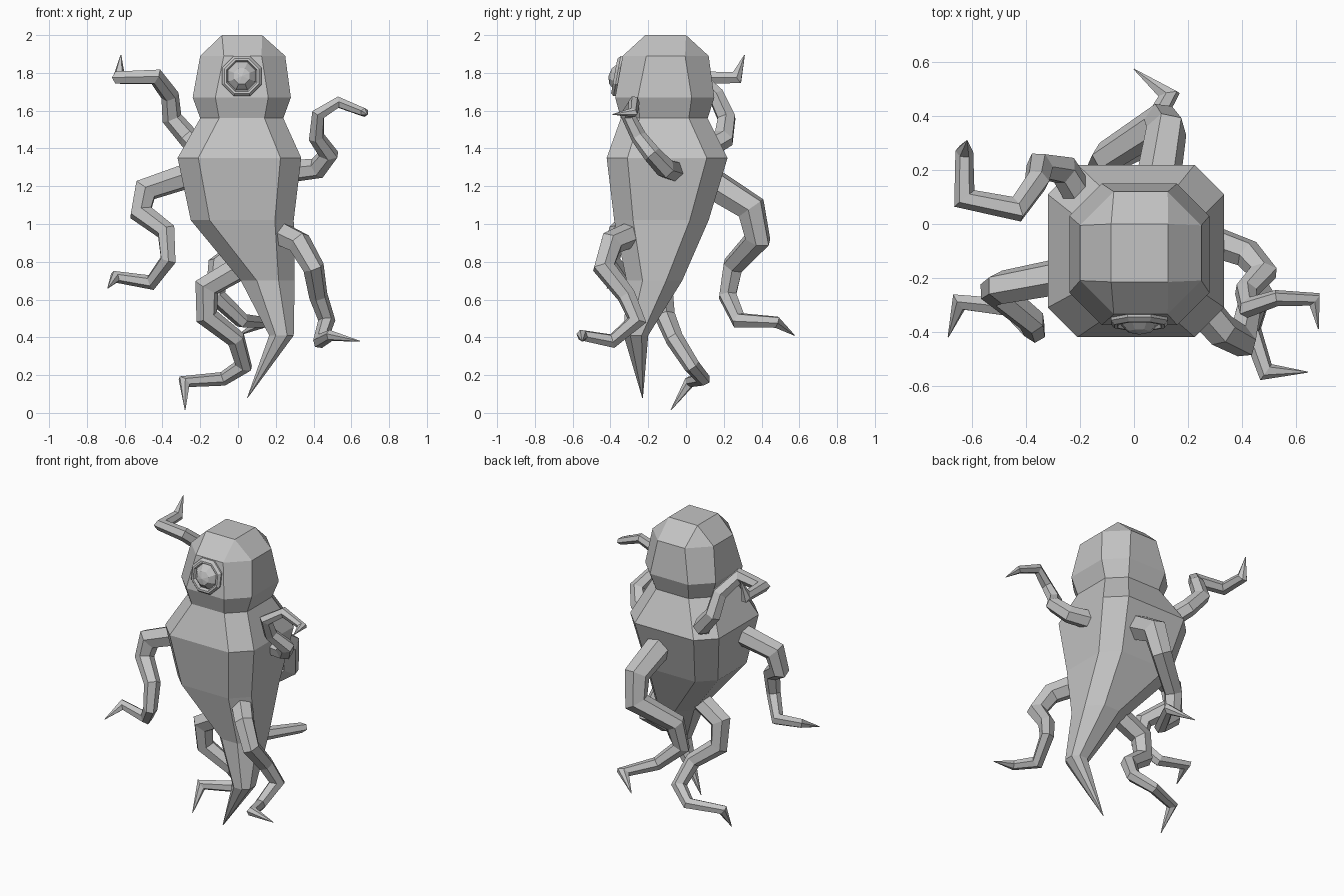
import bpy, bmesh, math
from mathutils import Vector

cube = bpy.data.objects.get("Cube")
if cube:
    bpy.data.objects.remove(cube, do_unlink=True)

skin = bpy.data.materials.new("grey_skin")
skin.use_nodes = True
GREY = (0.55, 0.55, 0.55, 1)
skin.diffuse_color = GREY
skin.node_tree.nodes["Principled BSDF"].inputs["Base Color"].default_value = GREY


def finish(name, bm):
    """Turn a bmesh into a flat shaded object."""
    bmesh.ops.remove_doubles(bm, verts=bm.verts[:], dist=0.0005)
    bmesh.ops.recalc_face_normals(bm, faces=bm.faces[:])
    mesh = bpy.data.meshes.new(name)
    bm.to_mesh(mesh)
    bm.free()
    mesh.materials.append(skin)
    obj = bpy.data.objects.new(name, mesh)
    bpy.context.collection.objects.link(obj)
    return obj


def loft(name, rings):
    """Bridge equal rings of points and cap both ends."""
    bm = bmesh.new()
    loops = [[bm.verts.new(p) for p in ring] for ring in rings]
    n = len(loops[0])
    for a, b in zip(loops, loops[1:]):
        for i in range(n):
            j = (i + 1) % n
            bm.faces.new((a[i], a[j], b[j], b[i]))
    bm.faces.new(loops[0])
    bm.faces.new(loops[-1])
    return finish(name, bm)


def octagon(z, x0, x1, y0, y1, c):
    """Rectangle with its corners cut by c."""
    return [(x0 + c, y0, z), (x1 - c, y0, z), (x1, y0 + c, z), (x1, y1 - c, z),
            (x1 - c, y1, z), (x0 + c, y1, z), (x0, y1 - c, z), (x0, y0 + c, z)]


def eye_ring(r, y, sides=8):
    """Octagon around the eye axis, leaning back with the face."""
    ring = []
    for k in range(sides):
        a = math.tau * (k + 0.5) / sides
        rise = r * math.sin(a)
        ring.append((0.02 + r * math.cos(a), y + 0.18 * rise, 1.783 + rise))
    return ring


def tentacle(name, thick, thin, points, sides=6):
    """Mitred tube along a path that thins out and ends in a spike."""
    pts = [Vector(p) for p in points]
    last = len(pts) - 1
    dirs = [(b - a).normalized() for a, b in zip(pts, pts[1:])]
    across = dirs[0].orthogonal().normalized()
    rings = []
    for i, p in enumerate(pts):
        d_in, d_out = dirs[max(i - 1, 0)], dirs[min(i, last - 1)]
        plane = (d_in + d_out).normalized()
        radius = thick + (thin - thick) * i / (last - 1) if i < last else 0.002
        side = d_in.cross(across)
        ring = []
        for k in range(sides):
            a = math.tau * k / sides
            off = (across * math.cos(a) + side * math.sin(a)) * radius
            slide = -off.dot(plane) / max(d_in.dot(plane), 0.6)
            ring.append(p + off + d_in * slide)
        rings.append(ring)
        across = d_in.rotation_difference(d_out) @ across
    return loft(name, rings)


# Head, torso and twisted tail
loft("body", [
    octagon(2.0, -0.085, 0.127, -0.215, 0.0, 0.0),
    octagon(1.89, -0.20, 0.25, -0.335, 0.12, 0.125),
    octagon(1.67, -0.24, 0.28, -0.375, 0.15, 0.12),
    octagon(1.56, -0.20, 0.24, -0.345, 0.115, 0.10),
    octagon(1.35, -0.32, 0.335, -0.42, 0.22, 0.11),
    octagon(1.02, -0.25, 0.295, -0.38, 0.12, 0.10),
    octagon(0.70, 0.015, 0.30, -0.315, -0.02, 0.085),
    octagon(0.41, 0.165, 0.295, -0.33, -0.20, 0.035),
    octagon(0.08, 0.048, 0.052, -0.232, -0.228, 0.001),
])

# Eye: raised octagonal rim, groove and faceted eyeball
loft("eye", [eye_ring(r, y) for r, y in [
    (0.112, -0.32), (0.114, -0.365), (0.1, -0.38), (0.088, -0.38),
    (0.08, -0.362), (0.072, -0.372), (0.045, -0.40), (0.002, -0.41)]])

# Arms
tentacle("right_back_arm", 0.06, 0.033, [
    (-0.18, 0.07, 1.38), (-0.26, 0.2, 1.455), (-0.35, 0.215, 1.56), (-0.36, 0.16, 1.68),
    (-0.435, 0.055, 1.78), (-0.63, 0.095, 1.775), (-0.63, 0.27, 1.775), (-0.62, 0.31, 1.895)])
tentacle("right_front_arm", 0.07, 0.03, [
    (-0.25, -0.19, 1.26), (-0.49, -0.235, 1.18), (-0.515, -0.25, 1.06), (-0.38, -0.36, 0.96),
    (-0.37, -0.395, 0.81), (-0.46, -0.31, 0.69), (-0.65, -0.29, 0.72), (-0.69, -0.42, 0.66)])
tentacle("left_arm", 0.06, 0.024, [
    (0.28, -0.06, 1.28), (0.42, -0.11, 1.295), (0.48, -0.18, 1.37), (0.415, -0.25, 1.46),
    (0.425, -0.31, 1.58), (0.53, -0.275, 1.645), (0.67, -0.28, 1.59), (0.685, -0.39, 1.58)])

# Legs
tentacle("left_leg", 0.07, 0.03, [
    (0.2, -0.25, 0.96), (0.325, -0.395, 0.9), (0.4, -0.435, 0.77), (0.425, -0.315, 0.62),
    (0.47, -0.26, 0.49), (0.435, -0.39, 0.38), (0.49, -0.55, 0.41), (0.645, -0.55, 0.38)])
tentacle("back_leg", 0.085, 0.032, [
    (0.085, 0.13, 1.22), (0.12, 0.345, 1.085), (0.1, 0.38, 0.92), (-0.1, 0.25, 0.78),
    (-0.12, 0.22, 0.62), (0.02, 0.28, 0.49), (0.13, 0.48, 0.48), (0.0, 0.575, 0.41)])
tentacle("right_leg", 0.068, 0.03, [
    (0.05, -0.15, 0.79), (-0.165, -0.13, 0.665), (-0.165, -0.11, 0.51), (-0.01, -0.06, 0.39),
    (0.03, 0.03, 0.25), (-0.08, 0.09, 0.18), (-0.285, 0.02, 0.165), (-0.28, -0.08, 0.015)])
